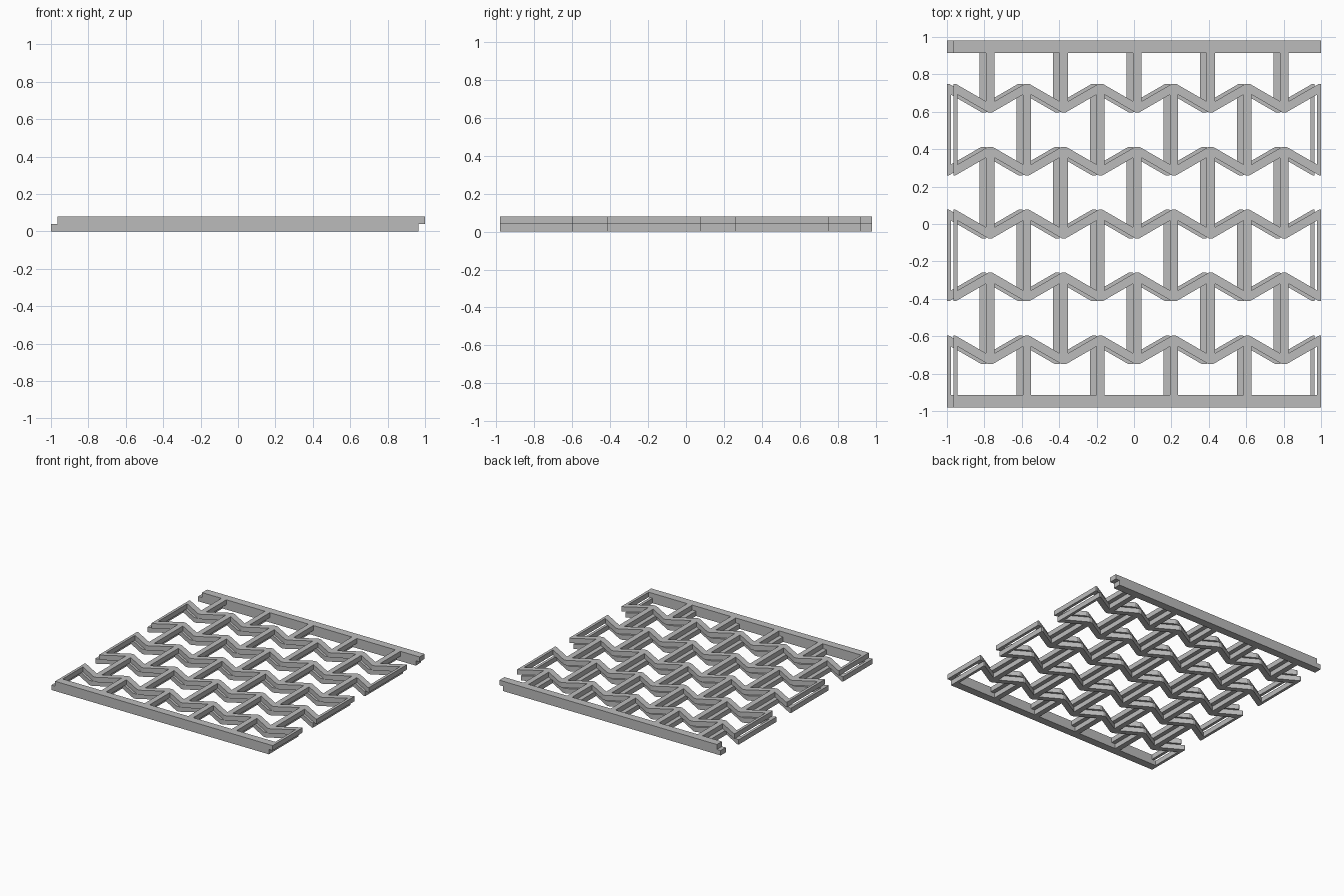
import bpy
import bmesh
import math

if "Cube" in bpy.data.objects:
    bpy.data.objects.remove(bpy.data.objects["Cube"])

SHIFT = 0.035                     # sideways step between the two layers
LAYER = 0.04                      # height of one layer
HALF = 0.0225                     # half the strut width
CELLS, ROWS = 5, 5
WIDTH = 2 - SHIFT
STEP = WIDTH / (2 * CELLS)
ANGLE = math.radians(30)
RISE = STEP * math.tan(ANGLE) / 2
PITCH = 0.3367
BAR_IN, BAR_OUT = 0.915, 0.98
TIP_X, TIP_Y = HALF * math.sin(ANGLE), HALF * math.cos(ANGLE)
INNER = HALF / math.cos(ANGLE)

grey = bpy.data.materials.new("mid_grey")
grey.use_nodes = True
colour = (0.5, 0.5, 0.5, 1)
grey.diffuse_color = colour
grey.node_tree.nodes["Principled BSDF"].inputs["Base Color"].default_value = colour


def prisms(name, outlines, z):
    """One object made of flat outlines raised by a layer height."""
    bm = bmesh.new()
    for outline in outlines:
        face = bm.faces.new([bm.verts.new((x, y, z)) for x, y in outline])
        raised = bmesh.ops.extrude_face_region(bm, geom=[face])["geom"]
        verts = [v for v in raised if isinstance(v, bmesh.types.BMVert)]
        bmesh.ops.translate(bm, verts=verts, vec=(0, 0, LAYER))
    bmesh.ops.recalc_face_normals(bm, faces=bm.faces)
    mesh = bpy.data.meshes.new(name)
    bm.to_mesh(mesh)
    bm.free()
    mesh.materials.append(grey)
    bpy.context.collection.objects.link(bpy.data.objects.new(name, mesh))


def row_y(row):
    return PITCH * ((ROWS - 1) / 2 - row)


def is_peak(row, node):
    return (row + node) % 2 == 0


def zigzag(row, left):
    """Chevron strip with blunt outer tips and sharp inner corners."""
    upper, lower = [], []
    for node in range(2 * CELLS + 1):
        x = left + node * STEP
        sign = 1 if is_peak(row, node) else -1
        y = row_y(row) + sign * RISE
        before = x if node == 0 else x - TIP_X
        after = x if node == 2 * CELLS else x + TIP_X
        blunt = [(before, y + sign * TIP_Y), (after, y + sign * TIP_Y)]
        sharp = [(x, y - sign * INNER)]
        upper += blunt if sign > 0 else sharp
        lower += sharp if sign > 0 else blunt
    return upper + lower[::-1]


def rib(row, node, left):
    """Upright strut from one row to the next, its ends fitted to the chevrons."""
    x = left + node * STEP
    xs = [x - HALF, x, x + HALF]
    if node == 0:
        xs = xs[1:]
    if node == 2 * CELLS:
        xs = xs[:2]

    def drop(px):
        return abs(px - x) * math.tan(ANGLE)

    top, bottom = [], []
    for px in xs:
        top.append((px, BAR_IN if row < 0 else
                    row_y(row) + RISE - INNER - drop(px)))
        bottom.append((px, -BAR_IN if row == ROWS - 1 else
                       row_y(row + 1) - RISE + INNER + drop(px)))
    return top + bottom[::-1]


def bar(left, sign):
    a, b = sorted((sign * BAR_IN, sign * BAR_OUT))
    return [(left, a), (left + WIDTH, a), (left + WIDTH, b), (left, b)]


# Two identical layers, the upper one moved sideways
for label, left, z in (("lower", -1, 0), ("upper", -1 + SHIFT, LAYER)):
    prisms(label + "_front_bar", [bar(left, -1)], z)
    prisms(label + "_back_bar", [bar(left, 1)], z)
    prisms(label + "_zigzag_rows", [zigzag(r, left) for r in range(ROWS)], z)
    prisms(label + "_ribs", [rib(r, n, left) for r in range(-1, ROWS)
                             for n in range(2 * CELLS + 1) if is_peak(r, n)], z)
